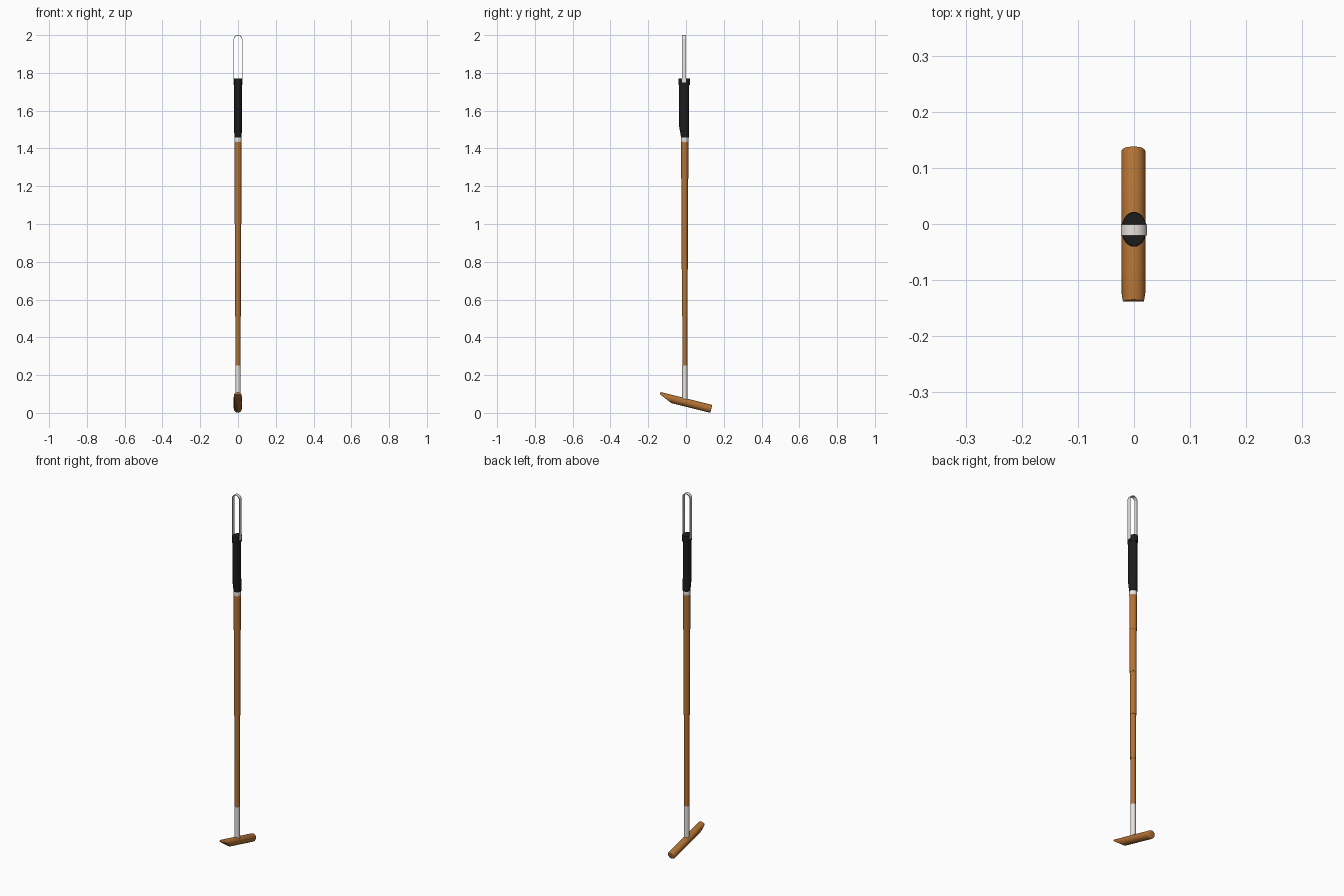
import bpy, bmesh, math
from mathutils import Vector, Matrix

if "Cube" in bpy.data.objects:
    bpy.data.objects.remove(bpy.data.objects["Cube"])

def material(name, rgb):
    m = bpy.data.materials.new(name)
    m.diffuse_color = (*rgb, 1)
    m.use_nodes = True
    m.node_tree.nodes["Principled BSDF"].inputs["Base Color"].default_value = m.diffuse_color
    return m

WOOD = material("wood", (0.45, 0.17, 0.035))
BLACK = material("black_wrap", (0.012, 0.012, 0.012))
WHITE = material("white", (0.82, 0.77, 0.74))

def finish(name, bm, mat):
    bmesh.ops.recalc_face_normals(bm, faces=bm.faces[:])
    me = bpy.data.meshes.new(name)
    bm.to_mesh(me)
    bm.free()
    ob = bpy.data.objects.new(name, me)
    bpy.context.collection.objects.link(ob)
    me.materials.append(mat)
    bpy.ops.object.select_all(action='DESELECT')
    ob.select_set(True)
    bpy.context.view_layer.objects.active = ob
    bpy.ops.object.shade_smooth_by_angle(angle=math.radians(35))
    return ob

def loft(name, sections, mat, n=32):
    """Stack of horizontal ellipses: (z, y centre, x radius, y radius)."""
    bm = bmesh.new()
    rings = []
    for z, y, rx, ry in sections:
        rings.append([bm.verts.new((rx * math.cos(2 * math.pi * i / n),
                                    y + ry * math.sin(2 * math.pi * i / n), z))
                      for i in range(n)])
    for a, b in zip(rings, rings[1:]):
        for i in range(n):
            j = (i + 1) % n
            bm.faces.new((a[i], a[j], b[j], b[i]))
    bm.faces.new(rings[0][::-1])
    bm.faces.new(rings[-1])
    return finish(name, bm, mat)

# Head: tilted cigar with a slanted cut under the front end
R, L, TILT = 0.0215, 0.283, math.radians(14)
bm = bmesh.new()
bmesh.ops.create_cone(bm, cap_ends=True, segments=40, radius1=R, radius2=R, depth=L,
                      matrix=Matrix.Translation((0, L / 2, 0)) @ Matrix.Rotation(-math.pi / 2, 4, 'X'))
back_rim = [e for e in bm.edges if all(v.co.y > L - 1e-4 for v in e.verts)]
bmesh.ops.bevel(bm, geom=back_rim, offset=0.006, segments=4, profile=0.5, affect='EDGES')
cut = bmesh.ops.bisect_plane(bm, geom=bm.verts[:] + bm.edges[:] + bm.faces[:],
                             plane_co=(0, 0, 0.0095), plane_no=Vector((0, -0.031, -0.07)).normalized(),
                             clear_outer=True)
bmesh.ops.holes_fill(bm, edges=[e for e in bm.edges if e.is_boundary])
rim = [e for e in bm.edges if len(e.link_faces) == 2 and e.calc_face_angle() > math.radians(20)
       and min(v.co.y for v in e.verts) < 0.08]
bmesh.ops.bevel(bm, geom=rim, offset=0.002, segments=2, profile=0.5, affect='EDGES')
bm.transform(Matrix.Translation((-0.001, -0.1405, 0.0895)) @ Matrix.Rotation(-TILT, 4, 'X'))
finish("mallet_head", bm, WOOD)

# Shaft: cane in sections that get thicker upwards
Y = -0.0065
zs = [0.25, 0.51, 0.76, 1.0, 1.24, 1.435]
rs = [0.0133, 0.0147, 0.0162, 0.0176, 0.0188]
sections = []
for z0, z1, r in zip(zs, zs[1:], rs):
    sections += [(z0, Y, r, r), (z1, Y, r, r)]
loft("shaft", sections, WOOD)

# White sleeve above the head and collar under the grip
loft("lower_sleeve", [(0.055, Y, 0.0135, 0.0135), (0.25, Y, 0.0135, 0.0135)], WHITE)
loft("collar", [(1.433, Y, 0.0185, 0.0185), (1.437, Y, 0.0195, 0.0195),
                (1.456, Y, 0.0195, 0.0195), (1.46, Y, 0.0185, 0.0185)], WHITE)

# Grip: oval wrap tapering at the lower front, with a wider cap
loft("grip", [(1.457, -0.005, 0.0195, 0.0205), (1.525, -0.011, 0.0205, 0.027),
              (1.74, -0.011, 0.0205, 0.027)], BLACK)
loft("grip_cap", [(1.735, -0.0095, 0.0215, 0.030), (1.739, -0.0095, 0.0225, 0.031),
                  (1.766, -0.0095, 0.0225, 0.031), (1.77, -0.0095, 0.0215, 0.030)], BLACK)

# Wrist strap: flat band bent into an upright loop
bm = bmesh.new()
RO, RI, ZC = 0.0235, 0.0205, 1.9765

def strap_outline(r):
    arc = [(r * math.cos(math.pi * i / 20), ZC + r * math.sin(math.pi * i / 20)) for i in range(21)]
    return [(r, 1.75)] + arc + [(-r, 1.75)]

rows = [[bm.verts.new((x, y, z)) for x, z in strap_outline(r)]
        for r, y in ((RO, -0.0205), (RO, -0.0005), (RI, -0.0005), (RI, -0.0205))]
for k in range(4):
    a, b = rows[k], rows[(k + 1) % 4]
    for i in range(len(a) - 1):
        bm.faces.new((a[i], a[i + 1], b[i + 1], b[i]))
for i in (0, -1):
    bm.faces.new([row[i] for row in rows])
finish("wrist_strap", bm, WHITE)
